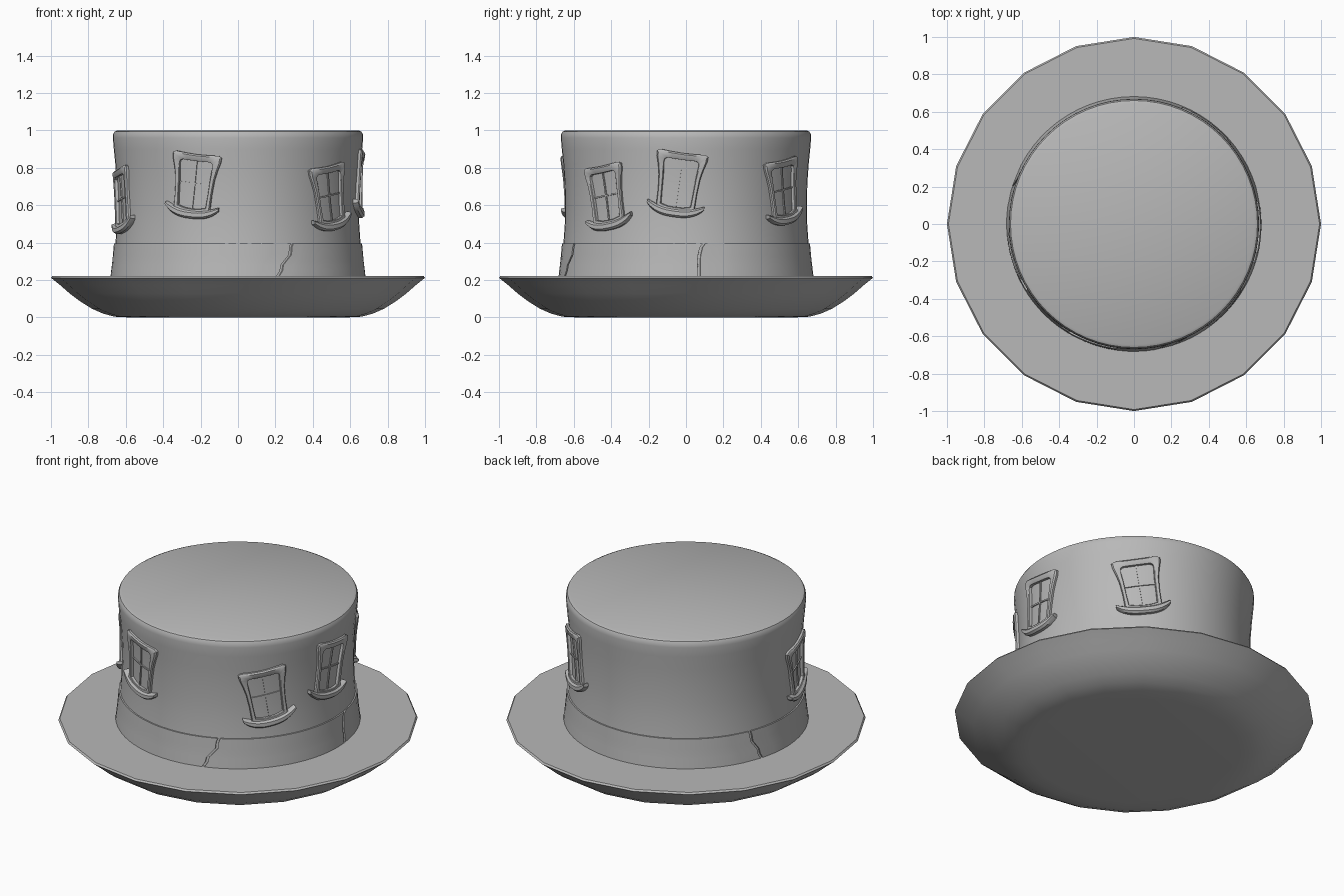
import bpy, bmesh, math

if "Cube" in bpy.data.objects:
    bpy.data.objects.remove(bpy.data.objects["Cube"])

grey = bpy.data.materials.new("felt_grey")
grey.diffuse_color = (0.48, 0.48, 0.48, 1)
grey.use_nodes = True
grey.node_tree.nodes["Principled BSDF"].inputs["Base Color"].default_value = grey.diffuse_color


def make(name, verts, faces, angle=35):
    me = bpy.data.meshes.new(name)
    me.from_pydata(verts, [], faces)
    bm = bmesh.new()
    bm.from_mesh(me)
    bmesh.ops.recalc_face_normals(bm, faces=bm.faces)
    bm.to_mesh(me)
    bm.free()
    me.materials.append(grey)
    ob = bpy.data.objects.new(name, me)
    bpy.context.collection.objects.link(ob)
    bpy.ops.object.select_all(action='DESELECT')
    ob.select_set(True)
    bpy.context.view_layer.objects.active = ob
    bpy.ops.object.shade_smooth_by_angle(angle=math.radians(angle))
    return ob


def bridge(rings, n, closed=True):
    """Quads between consecutive rings of n points."""
    last = n if closed else n - 1
    return [(r * n + i, r * n + (i + 1) % n, (r + 1) * n + (i + 1) % n, (r + 1) * n + i)
            for r in range(rings - 1) for i in range(last)]


def lathe(name, profile, n):
    verts = [(r * math.cos(2 * math.pi * i / n), r * math.sin(2 * math.pi * i / n), z)
             for r, z in profile for i in range(n)]
    faces = bridge(len(profile), n)
    faces += [tuple(range(n)), tuple(range(len(verts) - n, len(verts)))]
    return make(name, verts, faces)


# Wide brim with a bowl-shaped underside
lathe("brim", [(0.58, 0.0), (0.66, 0.004), (0.72, 0.02), (0.78, 0.046), (0.85, 0.09),
               (0.90, 0.128), (0.95, 0.172), (1.0, 0.212), (0.992, 0.222), (0.60, 0.222)], 20)

# Crown, gently waisted with a rounded top edge
CROWN = [(0.676, 0.20), (0.664, 0.30), (0.655, 0.40), (0.648, 0.50), (0.646, 0.60),
         (0.649, 0.72), (0.656, 0.82), (0.664, 0.90), (0.669, 0.96), (0.667, 0.98),
         (0.660, 0.993), (0.645, 1.0)]
lathe("crown", CROWN, 64)


def crown_radius(z):
    for (r0, z0), (r1, z1) in zip(CROWN, CROWN[1:]):
        if z <= z1:
            return r0 + (r1 - r0) * (z - z0) / (z1 - z0)
    return CROWN[-1][0]


# Hat band in pieces, parted by jagged cracks
BAND_Z = [0.215, 0.25, 0.28, 0.30, 0.335, 0.375, 0.396]
JAG = [-4.5, -2.5, -2.0, -0.5, 2.2, 2.6, 3.4]
JAG_SMALL = [-0.6, -0.6, -0.5, -0.6, -0.3, 0.6, 2.0]
CRACKS = [(-67.5, JAG, 1.0), (6.5, JAG_SMALL, 1.0), (160.0, JAG, -0.8)]
COLS = 30
for k, (a0, j0, s0) in enumerate(CRACKS):
    a1, j1, s1 = CRACKS[(k + 1) % 3]
    if a1 < a0:
        a1 += 360
    verts = []
    for row in range(-1, len(BAND_Z) + 1):
        q = min(max(row, 0), len(BAND_Z) - 1)
        z = BAND_Z[q]
        start, end = a0 + j0[q] * s0 + 0.5, a1 + j1[q] * s1 - 0.5
        depth = 0.008 if row == q else -0.006
        for c in range(COLS + 1):
            a = math.radians(start + (end - start) * c / COLS)
            r = crown_radius(z) + depth
            if c in (0, COLS):
                r = crown_radius(z) - 0.006
            elif c in (1, COLS - 1):
                edge = start + 0.15 if c == 1 else end - 0.15
                a = math.radians(edge)
            verts.append((r * math.cos(a), r * math.sin(a), z))
    make("hat_band_%d" % (k + 1), verts, bridge(len(BAND_Z) + 2, COLS + 1, False))


def wrapper(angle, height, tilt):
    """Map a flat point (across, up, depth) onto the curved crown wall."""
    c, s = math.cos(math.radians(tilt)), math.sin(math.radians(tilt))

    def wrap(u, v, d):
        x, z = u * c - v * s, height + u * s + v * c
        a, r = math.radians(angle) + x / 0.655, crown_radius(z) + d
        return (r * math.cos(a), r * math.sin(a), z)
    return wrap


def mirror(half):
    return half + [(-u, v) for u, v in reversed(half[1:-1])]


OUTER = mirror([(0, .168), (.06, .17), (.118, .174), (.136, .165), (.134, .138), (.121, .09),
                (.111, .04), (.105, -.04), (.104, -.14), (.05, -.155), (0, -.158)])
INNER = mirror([(0, .132), (.045, .133), (.076, .134), (.090, .126), (.093, .11), (.090, .08),
                (.087, .04), (.084, -.04), (.080, -.112), (.04, -.122), (0, -.124)])


def window(label, angle, height, tilt):
    wrap = wrapper(angle, height, tilt)
    n = len(OUTER)
    # Flared frame with an open middle
    verts = []
    for mix, depth in ((0, -.012), (0, .013), (.22, .020), (.9, .018), (1, .015), (1, -.008)):
        for (ou, ov), (iu, iv) in zip(OUTER, INNER):
            verts.append(wrap(ou + (iu - ou) * mix, ov + (iv - ov) * mix, depth))
    make("window_frame_" + label, verts, bridge(6, n))

    # Upturned sill
    section = [(-1, -.012), (-1, .018), (-.5, .030), (.5, .030), (1, .018), (1, -.012)]
    verts, steps = [], 20
    for i in range(steps + 1):
        t = -1 + 2 * i / steps
        mid = -.156 + .044 * abs(t) ** 2.6
        half = .021 * (1 - .5 * t ** 6)
        verts += [wrap(.152 * t, mid + half * h, d) for h, d in section]
    faces = bridge(steps + 1, 6)
    faces += [tuple(range(6)), tuple(range(len(verts) - 6, len(verts)))]
    make("window_sill_" + label, verts, faces)

    # Thin glazing bars
    bars = {"upright": [((0, -.125 + .26 * i / 8), (.004, 0)) for i in range(9)],
            "cross": [((-.088 + .176 * i / 8, .01), (0, .004)) for i in range(9)]}
    for kind, path in bars.items():
        verts = []
        for (u, v), (du, dv) in path:
            for sign, d in ((-1, -.004), (-1, .006), (1, .006), (1, -.004)):
                verts.append(wrap(u + sign * du, v + sign * dv, d))
        make("window_%s_bar_%s" % (kind, label), verts, bridge(9, 4))


# Crooked windows around the crown
for label, angle, height, tilt in (("front", -111, .705, -7), ("front_right", -41, .642, 9),
                                   ("right", -3.5, .712, -8), ("back_right", 53, .672, 9),
                                   ("left", 197, .625, 9)):
    window(label, angle, height, tilt)
